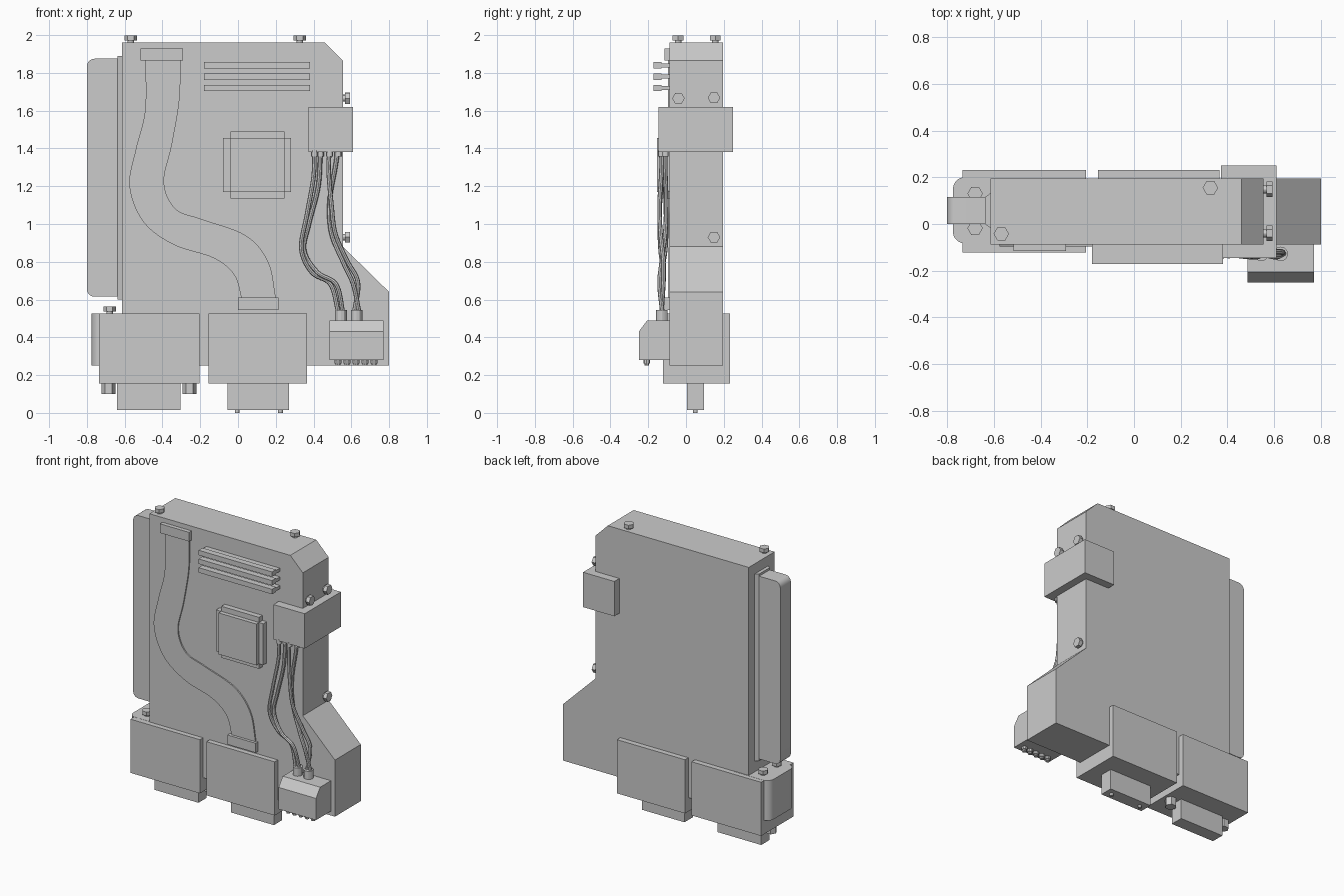
import bpy, bmesh, math
from mathutils import Vector

if "Cube" in bpy.data.objects:
    bpy.data.objects.remove(bpy.data.objects["Cube"])


def finish(bm, name, smooth=True):
    bmesh.ops.recalc_face_normals(bm, faces=bm.faces[:])
    me = bpy.data.meshes.new(name)
    bm.to_mesh(me)
    bm.free()
    ob = bpy.data.objects.new(name, me)
    bpy.context.collection.objects.link(ob)
    if smooth:
        bpy.ops.object.select_all(action='DESELECT')
        ob.select_set(True)
        bpy.context.view_layer.objects.active = ob
        bpy.ops.object.shade_smooth_by_angle(angle=math.radians(30))
    return ob


def prism(name, pts, lo, hi, axis):
    """Extrude a 2D outline along axis: x uses (y,z), y uses (x,z), z uses (x,y)."""
    def place(a, b, d):
        return {'x': (d, a, b), 'y': (a, d, b), 'z': (a, b, d)}[axis]
    bm = bmesh.new()
    f = bm.faces.new([bm.verts.new(place(a, b, lo)) for a, b in pts])
    ext = bmesh.ops.extrude_face_region(bm, geom=[f])
    off = Vector(place(0, 0, hi - lo))
    bmesh.ops.translate(bm, vec=off, verts=[v for v in ext['geom'] if isinstance(v, bmesh.types.BMVert)])
    return finish(bm, name)


def box(name, x0, x1, y0, y1, z0, z1):
    return prism(name, [(x0, z0), (x1, z0), (x1, z1), (x0, z1)], y0, y1, 'y')


def rounded(x0, x1, y0, y1, r, corners, n=5):
    """Rectangle outline; corners numbered anticlockwise from lower left."""
    out = []
    data = [(x0, y0, 1, 1), (x1, y0, -1, 1), (x1, y1, -1, -1), (x0, y1, 1, -1)]
    for i, (x, y, sx, sy) in enumerate(data):
        if i not in corners:
            out.append((x, y))
            continue
        for k in range(n + 1):
            a = math.pi + i * math.pi / 2 + k / n * math.pi / 2
            out.append((x + sx * r + r * math.cos(a), y + sy * r + r * math.sin(a)))
    return out


def cyl(name, p, r, h, sides=12, axis='z', start=0.0):
    pts = [(r * math.cos(start + i * math.tau / sides), r * math.sin(start + i * math.tau / sides))
           for i in range(sides)]
    ob = prism(name, pts, 0, h, axis)
    ob.location = p
    return ob


def bolt(p, axis):
    d = Vector((1, 0, 0)) if axis == 'x' else Vector((0, 0, 1))
    p = Vector(p)
    cyl("bolt_shank", p - d * 0.01, 0.017, 0.03, 12, axis)
    cyl("bolt_head", p + d * 0.012, 0.033, 0.026, 6, axis)


def spline(pts, n=8):
    """Smooth path through points."""
    P = [Vector(p) for p in pts]
    P = [2 * P[0] - P[1]] + P + [2 * P[-1] - P[-2]]
    out = []
    for i in range(1, len(P) - 2):
        a, b, c, d = P[i - 1:i + 3]
        for k in range(n):
            t = k / n
            out.append(0.5 * (2 * b + (c - a) * t + (2 * a - 5 * b + 4 * c - d) * t * t
                              + (3 * b - a - 3 * c + d) * t ** 3))
    return out + [P[-2]]


def tube(name, pts, r, sides=8):
    path = spline(pts)
    bm = bmesh.new()
    rings = []
    for i, p in enumerate(path):
        t = (path[min(i + 1, len(path) - 1)] - path[max(i - 1, 0)]).normalized()
        u = t.cross(Vector((0, 1, 0))).normalized()
        v = t.cross(u)
        rings.append([bm.verts.new(p + r * (math.cos(k * math.tau / sides) * u
                                            + math.sin(k * math.tau / sides) * v)) for k in range(sides)])
    for A, B in zip(rings, rings[1:]):
        for k in range(sides):
            bm.faces.new((A[k], A[(k + 1) % sides], B[(k + 1) % sides], B[k]))
    bm.faces.new(rings[0])
    bm.faces.new(rings[-1])
    return finish(bm, name)


# main housing with cut corner and flared foot
prism("main_housing", [(-0.615, 0.25), (0.8, 0.25), (0.8, 0.64), (0.555, 0.88),
                       (0.555, 1.865), (0.46, 1.96), (-0.615, 1.96)], -0.087, 0.195, 'y')

# side edge connector and its flange
prism("edge_connector", rounded(-0.8, -0.6, 0.615, 1.875, 0.04, (0, 3)), 0.0, 0.115, 'y')
prism("edge_flange", [(-0.638, 0.0), (-0.61, -0.02), (-0.61, 0.135), (-0.638, 0.115)], 0.6, 1.89, 'z')

# lower plug housings, plugs and jack screws
for side, x0, x1, p0, p1 in (("left", -0.735, -0.205, -0.64, -0.305),
                             ("right", -0.155, 0.365, -0.055, 0.27)):
    box(side + "_plug_housing", x0, x1, -0.122, 0.232, 0.155, 0.525)
    box(side + "_plug", p0, p1, 0.005, 0.095, 0.015, 0.17)
prism("left_plug_tab", rounded(-0.775, -0.5, -0.083, 0.2, 0.05, (0, 3)), 0.25, 0.526, 'z')
for x in (-0.685, -0.257):
    cyl("jack_screw", (x, 0.05, 0.1), 0.037, 0.07, 6)
for x in (-0.005, 0.225):
    cyl("plug_pin", (x, 0.05, 0.0), 0.012, 0.03)

# clamp block on upper right edge
box("upper_clamp", 0.372, 0.61, -0.145, 0.25, 1.38, 1.62)

# terminal block with chamfered top and screws beneath
prism("terminal_block", [(-0.25, 0.28), (-0.08, 0.28), (-0.08, 0.49), (-0.205, 0.49), (-0.25, 0.43)],
      0.485, 0.77, 'x')
for i in range(5):
    cyl("terminal_screw", (0.53 + 0.0475 * i, -0.208, 0.262), 0.019, 0.03, 10)
    cyl("terminal_screw_tip", (0.53 + 0.0475 * i, -0.208, 0.25), 0.013, 0.02, 10)

# wire sockets and wires
for x in (0.545, 0.628):
    cyl("wire_socket", (x, -0.128, 0.48), 0.031, 0.066, 12)
wires = [
    [(0.405, -0.13, 1.4), (0.40, -0.13, 1.25), (0.365, -0.14, 1.05), (0.335, -0.135, 0.87),
     (0.39, -0.12, 0.745), (0.49, -0.12, 0.68), (0.532, -0.13, 0.53)],
    [(0.437, -0.11, 1.4), (0.425, -0.11, 1.2), (0.375, -0.105, 1.0), (0.35, -0.11, 0.86),
     (0.42, -0.13, 0.745), (0.52, -0.14, 0.68), (0.556, -0.125, 0.53)],
    [(0.485, -0.13, 1.4), (0.48, -0.13, 1.28), (0.495, -0.14, 1.1), (0.515, -0.135, 0.95),
     (0.575, -0.12, 0.81), (0.635, -0.12, 0.69), (0.615, -0.13, 0.53)],
    [(0.53, -0.11, 1.4), (0.515, -0.11, 1.3), (0.485, -0.105, 1.12), (0.495, -0.11, 0.95),
     (0.56, -0.13, 0.79), (0.61, -0.14, 0.68), (0.642, -0.125, 0.53)],
]
for w in wires:
    tube("wire", w, 0.012)
    cyl("wire_sleeve", (w[0][0], w[0][1], 1.358), 0.018, 0.03)

# flat ribbon cable lofted between its two edges
left = spline([(-0.49, 1.88), (-0.492, 1.6), (-0.54, 1.4), (-0.575, 1.2), (-0.50, 1.01),
               (-0.34, 0.89), (-0.13, 0.82), (-0.02, 0.73), (0.02, 0.6)])
right = spline([(-0.305, 1.88), (-0.31, 1.66), (-0.35, 1.42), (-0.392, 1.22), (-0.33, 1.08),
                (-0.19, 1.025), (0.04, 0.94), (0.16, 0.8), (0.202, 0.6)])
bm = bmesh.new()
rings = [[bm.verts.new((p.x, y, p.y)) for p, y in ((a, -0.08), (a, -0.096), (b, -0.096), (b, -0.08))]
         for a, b in zip(left, right)]
for A, B in zip(rings, rings[1:]):
    for k in range(4):
        bm.faces.new((A[k], A[(k + 1) % 4], B[(k + 1) % 4], B[k]))
bm.faces.new(rings[0])
bm.faces.new(rings[-1])
finish(bm, "ribbon_cable")
box("ribbon_clip_top", -0.515, -0.292, -0.115, -0.08, 1.865, 1.928)
box("ribbon_clip_bottom", 0.0, 0.215, -0.115, -0.08, 0.545, 0.61)

# cooling slats: thin web with thicker outer lip
for z in (1.72, 1.78, 1.84):
    prism("cooling_slat", [(-0.08, z - 0.011), (-0.13, z - 0.011), (-0.13, z - 0.017), (-0.172, z - 0.017),
                           (-0.172, z + 0.017), (-0.13, z + 0.017), (-0.13, z + 0.011), (-0.08, z + 0.011)],
          -0.18, 0.38, 'x')

# chip in a cross-shaped socket
box("chip_socket_wide", -0.08, 0.28, -0.125, -0.08, 1.17, 1.455)
box("chip_socket_tall", -0.04, 0.247, -0.124, -0.08, 1.135, 1.49)
box("chip", -0.04, 0.247, -0.153, -0.08, 1.17, 1.455)

# hex bolts
for x, y, z in ((-0.568, -0.042, 1.96), (0.327, 0.155, 1.96), (-0.68, 0.13, 0.525), (-0.68, -0.018, 0.525)):
    bolt((x, y, z), 'z')
for y, z in ((-0.04, 1.665), (0.148, 1.668), (0.148, 0.93)):
    bolt((0.555, y, z), 'x')
